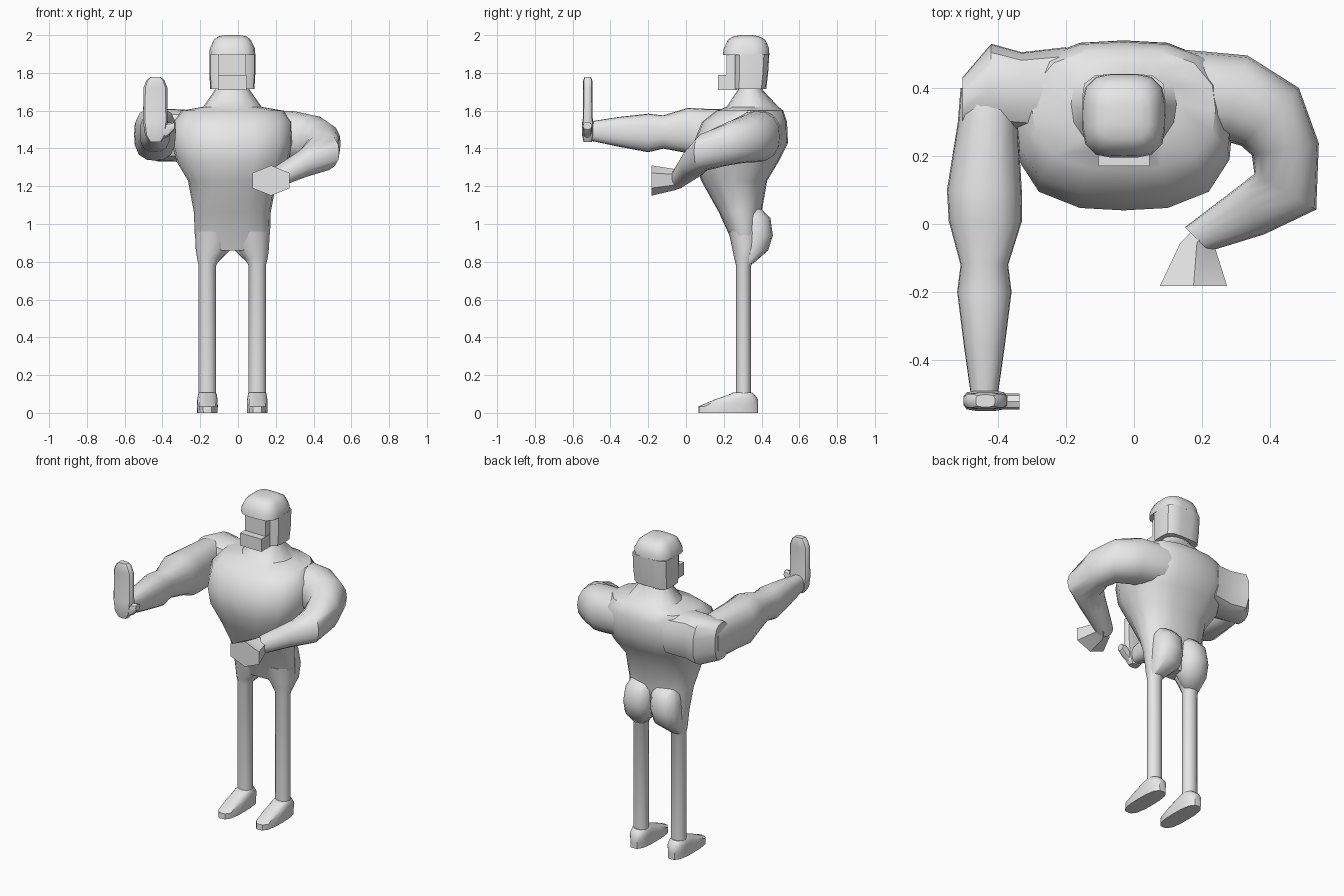
import bpy, bmesh, math
from mathutils import Vector

cube = bpy.data.objects.get("Cube")
if cube:
    bpy.data.objects.remove(cube)

grey = bpy.data.materials.new("light grey")
grey.use_nodes = True
grey.diffuse_color = (0.8, 0.8, 0.8, 1)
grey.node_tree.nodes["Principled BSDF"].inputs["Base Color"].default_value = (0.8, 0.8, 0.8, 1)

MID = -0.03  # body centre line in x


def ring(c, u, v, n=16, p=2.5, phase=0.0):
    """Superellipse section around c with semi-axes u and v."""
    pts = []
    for i in range(n):
        a = 2 * math.pi * i / n + phase
        ca, sa = math.cos(a), math.sin(a)
        s = (abs(ca) ** p + abs(sa) ** p) ** (-1 / p)
        pts.append(Vector(c) + Vector(u) * ca * s + Vector(v) * sa * s)
    return pts


def loft(name, rings, angle=38):
    """Skin a list of equal-sized sections and cap both ends."""
    bm = bmesh.new()
    rows = [[bm.verts.new(p) for p in r] for r in rings]
    n = len(rows[0])
    for a, b in zip(rows, rows[1:]):
        for i in range(n):
            j = (i + 1) % n
            bm.faces.new((a[i], a[j], b[j], b[i]))
    bm.faces.new(rows[0][::-1])
    bm.faces.new(rows[-1])
    bmesh.ops.recalc_face_normals(bm, faces=bm.faces)
    me = bpy.data.meshes.new(name)
    bm.to_mesh(me)
    bm.free()
    me.materials.append(grey)
    ob = bpy.data.objects.new(name, me)
    bpy.context.collection.objects.link(ob)
    bpy.ops.object.select_all(action="DESELECT")
    ob.select_set(True)
    bpy.context.view_layer.objects.active = ob
    bpy.ops.object.shade_smooth_by_angle(angle=math.radians(angle))
    return ob


def flat(z, cx, rx, y0, y1, p=2.5, n=16):
    """Horizontal section from y0 to y1."""
    return ring((cx, (y0 + y1) / 2, z), (rx, 0, 0), (0, (y1 - y0) / 2, 0), n, p)


def box(name, x0, x1, y0, y1, z0, z1):
    corners = [[Vector((x, y, z)) for x, y in ((x0, y0), (x1, y0), (x1, y1), (x0, y1))] for z in (z0, z1)]
    return loft(name, corners, 30)


# Torso and neck: height, half width, front y, back y, squareness
torso = [
    (0.86, 0.17, 0.26, 0.37, 2.4), (0.95, 0.20, 0.225, 0.39, 2.5),
    (1.06, 0.203, 0.175, 0.40, 2.5), (1.23, 0.235, 0.08, 0.43, 2.6),
    (1.33, 0.295, 0.047, 0.49, 2.8), (1.43, 0.32, 0.04, 0.54, 2.8),
    (1.54, 0.315, 0.085, 0.535, 2.8), (1.60, 0.27, 0.16, 0.515, 2.6),
    (1.62, 0.155, 0.215, 0.49, 2.3), (1.71, 0.092, 0.275, 0.405, 2.2),
    (1.76, 0.085, 0.28, 0.40, 2.2),
]
loft("torso", [flat(z, MID, rx, a, b, p) for z, rx, a, b, p in torso])

# Legs, buttocks and shoes
for side, s in (("left", 1), ("right", -1)):
    leg = [
        (0.07, 0.132, 0.046, 0.265, 0.345), (0.78, 0.132, 0.046, 0.265, 0.345),
        (0.82, 0.125, 0.062, 0.255, 0.365), (0.87, 0.108, 0.086, 0.245, 0.385),
        (0.96, 0.10, 0.098, 0.225, 0.39),
    ]
    loft(side + "_leg", [flat(z, MID + s * x, r, a, b, 2.1, 12) for z, x, r, a, b in leg])
    rear = [
        (0.79, 0.13, 0.045, 0.28, 0.355), (0.86, 0.10, 0.088, 0.28, 0.435),
        (0.94, 0.095, 0.093, 0.28, 0.46), (1.03, 0.09, 0.088, 0.28, 0.447),
        (1.08, 0.085, 0.075, 0.28, 0.40),
    ]
    loft(side + "_buttock", [flat(z, MID + s * x, r, a, b, 2.4, 12) for z, x, r, a, b in rear], 50)
    shoe = [
        (0.0, 0.054, 0.065, 0.382, 3), (0.035, 0.055, 0.067, 0.382, 3),
        (0.07, 0.054, 0.15, 0.382, 3), (0.10, 0.049, 0.235, 0.36, 2.6),
        (0.108, 0.042, 0.25, 0.35, 2.4),
    ]
    loft(side + "_shoe", [flat(z, MID + s * 0.132, r, a, b, p, 16) for z, r, a, b, p in shoe])

# Helmet: dome with brow, and a shell that leaves the face open
dome = [(1.895, 0.122, 0.195, 0.441), (1.93, 0.119, 0.20, 0.44),
        (1.975, 0.098, 0.222, 0.42), (1.993, 0.075, 0.25, 0.39), (2.0, 0.04, 0.29, 0.35)]
loft("helmet_dome", [flat(z, MID, r, a, b, 3.6, 20) for z, r, a, b in dome])
shell = [(1.715, 0.117, 0.255, 0.425), (1.80, 0.122, 0.255, 0.435), (1.90, 0.122, 0.255, 0.441)]
loft("helmet_shell", [flat(z, MID, r, a, b, 4.5, 20) for z, r, a, b in shell])
box("face", MID - 0.073, MID + 0.073, 0.215, 0.30, 1.72, 1.90)
box("mouth_guard", MID - 0.075, MID + 0.075, 0.17, 0.27, 1.71, 1.79)

# Right shoulder, running sideways out of the torso: x, y, half depth, half height
shoulder = [(-0.20, 0.39, 0.13, 0.13), (-0.33, 0.39, 0.115, 0.138),
            (-0.42, 0.405, 0.125, 0.14), (-0.505, 0.36, 0.07, 0.115)]
loft("right_shoulder", [ring((x, y, 1.47), (0, ry, 0), (0, 0, rz), 16, 3)
                        for x, y, ry, rz in shoulder])

# Right arm, stretched forward: y, x, z, half width, half height
arm = [(0.40, -0.425, 1.47, 0.085, 0.12), (0.30, -0.43, 1.472, 0.088, 0.138),
       (0.10, -0.44, 1.473, 0.11, 0.137), (0.01, -0.437, 1.495, 0.108, 0.12),
       (-0.12, -0.44, 1.487, 0.07, 0.088), (-0.20, -0.44, 1.482, 0.08, 0.102),
       (-0.36, -0.44, 1.488, 0.06, 0.078), (-0.50, -0.44, 1.492, 0.04, 0.052)]
loft("right_arm", [ring((x, y, z), (rx, 0, 0), (0, 0, rz), 16, 2.7) for y, x, z, rx, rz in arm])

# Right hand: upright palm with a thumb
palm = [(1.433, 0.03, 0.022), (1.47, 0.055, 0.03), (1.535, 0.065, 0.03),
        (1.56, 0.065, 0.026), (1.72, 0.064, 0.024), (1.76, 0.048, 0.024), (1.778, 0.028, 0.018)]
loft("right_hand", [flat(z, -0.437, r, -0.52 - d, -0.52 + d, 4, 16) for z, r, d in palm])
thumb = [(-0.42, 1.48, 0.04), (-0.37, 1.50, 0.037), (-0.337, 1.52, 0.02)]
loft("right_thumb", [ring((x, -0.522, z), (0, 0.024, 0), (0, 0, r), 8, 2.5) for x, z, r in thumb])

# Left arm, bent in front of the body: x, y, z, section angle, half width, half height
bent = [(0.12, 0.385, 1.475, 90, 0.13, 0.13), (0.30, 0.37, 1.462, 75, 0.13, 0.135),
        (0.40, 0.315, 1.45, 45, 0.12, 0.125), (0.445, 0.22, 1.425, 10, 0.10, 0.115),
        (0.445, 0.095, 1.38, -30, 0.105, 0.10), (0.345, 0.04, 1.32, -62, 0.08, 0.075),
        (0.185, -0.045, 1.237, -45, 0.05, 0.052)]
sections = []
for x, y, z, deg, r, h in bent:
    a = math.radians(deg)
    sections.append(ring((x, y, z), (r * math.cos(a), r * math.sin(a), 0), (0, 0, h), 16, 2.3))
loft("left_arm", sections, 45)

# Left fist: six-sided flare with a flat end
fist = [(0.215, -0.02, 1.245, 0.05, 0.05), (0.185, -0.055, 1.235, 0.056, 0.055),
        (0.175, -0.182, 1.23, 0.114, 0.08)]
loft("left_hand", [ring((x, y, z), (rx, 0, 0), (0, 0, rz), 6, 2, math.pi / 2)
                   for x, y, z, rx, rz in fist])
